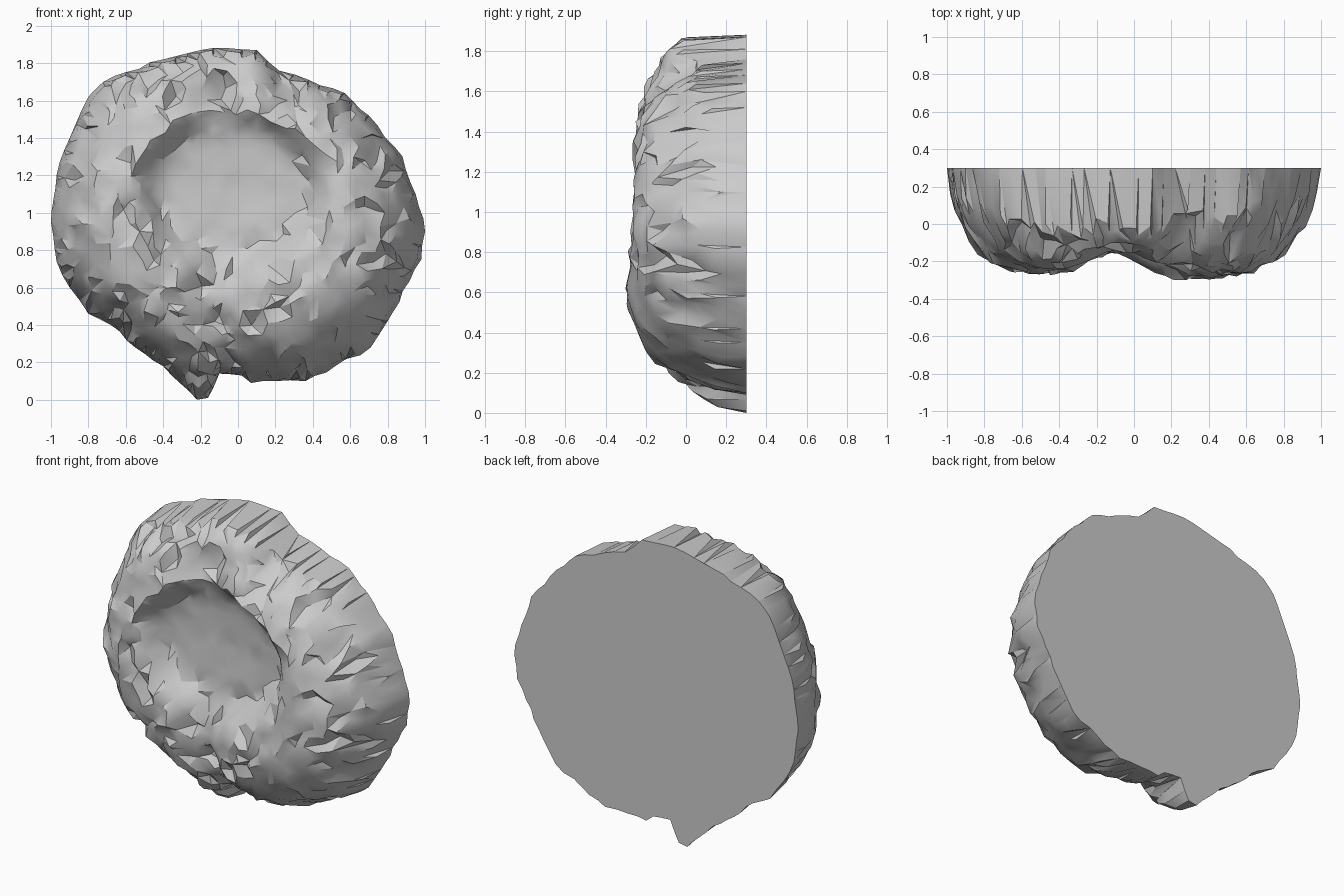
import bpy, bmesh, math, random
from mathutils import Vector
from mathutils.geometry import delaunay_2d_cdt

cube = bpy.data.objects.get("Cube")
if cube:
    bpy.data.objects.remove(cube, do_unlink=True)

random.seed(7)
CENTRE = Vector((-0.02, 1.0))
BACK = 0.3

# Outer contour of the cut face (x, z), clockwise from the top
OUTLINE = [(-.05, 1.88), (.1, 1.87), (.22, 1.76), (.38, 1.71), (.57, 1.64),
           (.7, 1.52), (.88, 1.3), (.95, 1.1), (1, .9), (.98, .75), (.88, .58),
           (.8, .42), (.71, .28), (.52, .18), (.36, .1), (.2, .1), (.07, .09),
           (.02, .13), (-.1, .14), (-.16, .01), (-.22, 0), (-.3, .08),
           (-.4, .18), (-.55, .28), (-.68, .4), (-.8, .46), (-.9, .6),
           (-.97, .74), (-1, .95), (-.97, 1.2), (-.9, 1.4), (-.8, 1.62),
           (-.72, 1.7), (-.4, 1.82), (-.2, 1.87)]

# Radial section outside the dish: fraction of radius, y
PROFILE = [(0, -.25), (.5, -.265), (.65, -.25), (.8, -.19), (.88, -.08),
           (.95, .05), (.985, .15), (1, .3)]


def clamp(v):
    return max(0, min(1, v))


def profile_y(t):
    for (t0, y0), (t1, y1) in zip(PROFILE, PROFILE[1:]):
        if t <= t1:
            return y0 + (y1 - y0) * (t - t0) / (t1 - t0)
    return BACK


def bump(p, x, z, sx, sz):
    return math.exp(-((p.x - x) / sx) ** 2 - ((p.y - z) / sz) ** 2)


def depth(p, t):
    # Steep crown, sloping underside
    y = profile_y(t - .07 * clamp((p.y - 1.5) / .3) + .035 * clamp((.6 - p.y) / .3) * (1 - t))
    swell = clamp((1 - t) * 5)
    # Valley between the two lobes, heavier lower-right lobe
    y += .12 * swell * math.exp(-((p.x + .1) / .17) ** 2)
    y -= .03 * swell * bump(p, .3, .6, .3, .25)
    # Shallow dish with a short steep wall
    d = math.hypot((p.x + .03) / .5, (p.y - 1.12) / .4)
    y += (-.1 + .03 * (1 - min(d, 1)) - y) * clamp((1.05 - d) / .25)
    # Gouge at the top and pit below the dish
    y += .09 * bump(p, .26, 1.68, .12, .12)
    y += .05 * bump(p, .1, .75, .13, .1)
    # Chipped skin
    rough = .006 if d < .8 else .016
    y += random.uniform(-1, 1) * rough
    if d > .8 and random.random() < .12:
        y += random.uniform(.02, .05)
    return max(-.3, min(BACK - .01, y))


# Subdivide the contour with slight chips, and make a smoothed copy for inner rings
rim = []
for i, a in enumerate(OUTLINE):
    a, b = Vector(a), Vector(OUTLINE[(i + 1) % len(OUTLINE)])
    steps = max(1, round((b - a).length / 0.07))
    rim.append(a)
    for k in range(1, steps):
        rim.append(a.lerp(b, k / steps) + (a - CENTRE).normalized() * random.uniform(-.008, .012))
n = len(rim)
smooth = rim
for _ in range(10):
    smooth = [(smooth[i - 1] + smooth[i] * 2 + smooth[(i + 1) % n]) / 4 for i in range(n)]


def ray(s, t):
    i, f = int(s) % n, s % 1
    j = (i + 1) % n
    edge = smooth[i].lerp(smooth[j], f).lerp(rim[i].lerp(rim[j], f), t ** 6)
    return CENTRE.lerp(edge, t)


# Scatter evenly spaced points over the front surface
flat = list(rim)
heights = [BACK] * n
for t in [.06, .13, .2, .27, .34, .41, .48, .54, .6, .66, .72, .78, .83, .88, .92, .955, .985]:
    count = max(5, round(n * t))
    wobble = min(.02, (1 - t) * .3)
    offset = random.random()
    for k in range(count):
        p = ray((k + offset) * n / count, t)
        p += Vector((random.uniform(-1, 1), random.uniform(-1, 1))) * wobble
        flat.append(p)
        heights.append(depth(p, t))

edges = [(i, (i + 1) % n) for i in range(n)]
points, _, tris, sources, _, _ = delaunay_2d_cdt(flat, edges, [], 1, 1e-6)

# Rounded front surface
bm = bmesh.new()
verts = []
rim_verts = {}
for p, src in zip(points, sources):
    v = bm.verts.new((p.x, heights[src[0]] if src else BACK, p.y))
    verts.append(v)
    for s in src:
        if s < n:
            rim_verts[s] = v
for tri in tris:
    bm.faces.new([verts[i] for i in tri])

# Flat cut back
cap = bm.faces.new([rim_verts[i] for i in range(n)])
bmesh.ops.triangulate(bm, faces=[cap])
bmesh.ops.delete(bm, geom=[v for v in bm.verts if not v.link_faces], context='VERTS')
bmesh.ops.recalc_face_normals(bm, faces=bm.faces[:])

mesh = bpy.data.meshes.new("half_body")
bm.to_mesh(mesh)
bm.free()
body = bpy.data.objects.new("half_body", mesh)
bpy.context.collection.objects.link(body)

bpy.ops.object.select_all(action='DESELECT')
body.select_set(True)
bpy.context.view_layer.objects.active = body
bpy.ops.object.shade_smooth_by_angle(angle=math.radians(30))
